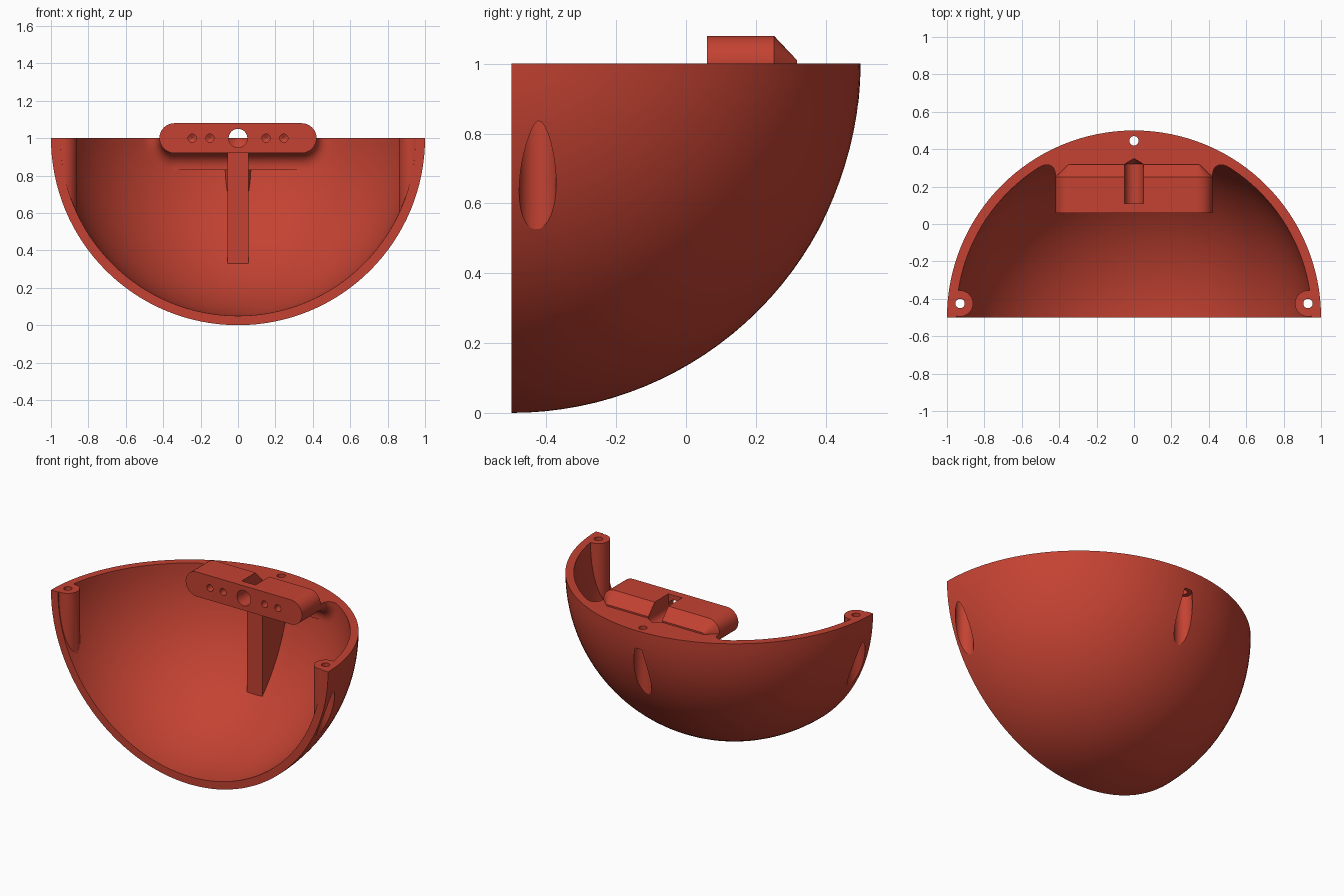
import bpy, bmesh, math
from mathutils import Matrix, Vector

if "Cube" in bpy.data.objects:
    bpy.data.objects.remove(bpy.data.objects["Cube"])

OUT, INN = 1.0, 0.95            # shell radii
CENTER = Vector((0, -0.5, 1))   # shell centre


def new_obj(name, bm):
    bmesh.ops.recalc_face_normals(bm, faces=bm.faces)
    me = bpy.data.meshes.new(name)
    bm.to_mesh(me)
    bm.free()
    ob = bpy.data.objects.new(name, me)
    bpy.context.collection.objects.link(ob)
    return ob


def sphere(name, r):
    bm = bmesh.new()
    bmesh.ops.create_uvsphere(bm, u_segments=128, v_segments=64, radius=r,
                              matrix=Matrix.Translation(CENTER))
    return new_obj(name, bm)


def box(name, x0, x1, y0, y1, z0, z1):
    bm = bmesh.new()
    m = Matrix.Translation(((x0 + x1) / 2, (y0 + y1) / 2, (z0 + z1) / 2))
    m = m @ Matrix.Diagonal((x1 - x0, y1 - y0, z1 - z0, 1))
    bmesh.ops.create_cube(bm, size=1, matrix=m)
    return new_obj(name, bm)


def loft(name, rings):
    """Closed solid through rings of points, capped at both ends."""
    bm = bmesh.new()
    vs = [[bm.verts.new(p) for p in ring] for ring in rings]
    n = len(vs[0])
    for a, b in zip(vs, vs[1:]):
        for i in range(n):
            j = (i + 1) % n
            bm.faces.new((a[i], a[j], b[j], b[i]))
    bm.faces.new(vs[0])
    bm.faces.new(vs[-1][::-1])
    return new_obj(name, bm)


def circle(n=32):
    return [(math.cos(2 * math.pi * i / n), math.sin(2 * math.pi * i / n)) for i in range(n)]


def post(name, x, y, r, z0, z1):
    return loft(name, [[(x + r * c, y + r * s, z) for c, s in circle()] for z in (z0, z1)])


def drill(name, x, r, y0, y1, tip):
    prof = [(r, y0), (r, y1), (r * 0.02, y1 + tip)]
    return loft(name, [[(x + q * c, y, 1 + q * s) for c, s in circle()] for q, y in prof])


def stadium(offset):
    """Rounded bar outline in x and z."""
    pts = []
    for side in (1, -1):
        for i in range(17):
            a = -math.pi / 2 + math.pi * i / 16
            r = 0.08 + offset
            pts.append((side * (0.34 + r * math.cos(a)), 1 + side * r * math.sin(a)))
    return pts


def cut(target, tool):
    mod = target.modifiers.new("cut", 'BOOLEAN')
    mod.operation = 'DIFFERENCE'
    mod.solver = 'EXACT'
    mod.object = tool
    bpy.context.view_layer.objects.active = target
    bpy.ops.object.modifier_apply(modifier=mod.name)
    bpy.data.objects.remove(tool, do_unlink=True)


# mounting bar, flaring with a fillet into the shell wall
FIL = 0.09
rings = [[(x, 0.06, z) for x, z in stadium(0)]]
for k in range(9):
    a = math.pi / 2 * k / 8
    d, f = FIL * (1 - math.cos(a)), FIL * (1 - math.sin(a))
    rings.append([(x, math.sqrt(INN**2 - x * x - (z - 1)**2) - 0.5 - f, z)
                  for x, z in stadium(d)])
rings.append([(x, 0.9, z) for x, z in stadium(FIL)])
bar_base = loft("bar_base", rings)

# cavity: inner sphere with the bar, rib and screw posts left standing
cavity = sphere("cavity", INN)
cut(cavity, bar_base)
cut(cavity, box("rib", -0.055, 0.055, 0.172, 0.8, 0.2, 0.97))
SCREWS = [(-0.93, -0.425), (0.93, -0.425), (0, 0.445)]
for x, y in SCREWS:
    cut(cavity, post("screw_post", x, y, 0.07, -0.2, 1.3))

# top trimmer keeps only the bar, chamfered at its back, above the rim
trimmer = box("trimmer", -1.5, 1.5, -2, 1.5, 1, 2.5)
keep = [(0.002, -0.1), (0.002, 0.25), (-0.07, 0.318)]
cut(trimmer, loft("bar_top", [[(x, y, z) for x, z in stadium(d)] for d, y in keep]))

# quarter bowl
bowl = sphere("quarter_bowl", OUT)
cut(bowl, cavity)
cut(bowl, trimmer)
cut(bowl, box("front_trimmer", -1.6, 1.6, -2.2, -0.5, -0.7, 2.7))

# screw holes with wide bores from below
for x, y in SCREWS:
    cut(bowl, post("screw_hole", x, y, 0.025, -0.3, 1.3))
    cut(bowl, post("screw_bore", x, y, 0.053, -0.3, 0.88))

# centre hole, open slot above it, small holes in the bar front
cut(bowl, drill("centre_hole", 0, 0.05, -0.05, 0.32, 0.03))
cut(bowl, box("slot", -0.0495, 0.0495, 0.11, 0.34, 1.003, 1.3))
for x in (-0.245, -0.15, 0.15, 0.245):
    cut(bowl, drill("small_hole", x, 0.022, -0.05, 0.17, 0.012))

# one red colour
red = bpy.data.materials.new("red")
red.diffuse_color = (0.55, 0.055, 0.032, 1)
red.use_nodes = True
red.node_tree.nodes["Principled BSDF"].inputs["Base Color"].default_value = red.diffuse_color
bowl.data.materials.clear()
bowl.data.materials.append(red)
for o in bpy.context.selected_objects:
    o.select_set(False)
bowl.select_set(True)
bpy.context.view_layer.objects.active = bowl
bpy.ops.object.shade_smooth_by_angle(angle=math.radians(25))
